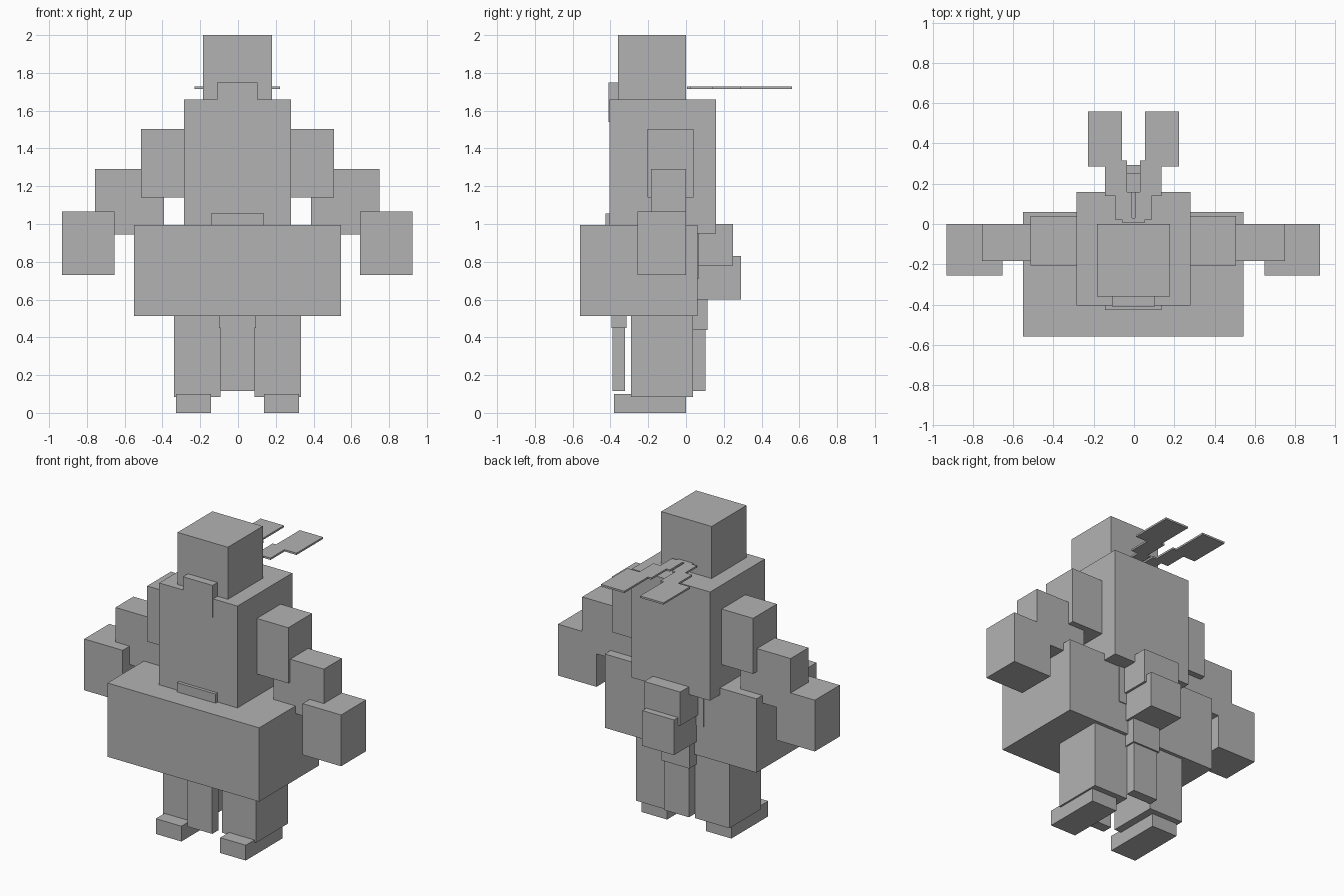
import bpy
import bmesh

if "Cube" in bpy.data.objects:
    bpy.data.objects.remove(bpy.data.objects["Cube"], do_unlink=True)

grey = bpy.data.materials.new("plain grey")
grey.use_nodes = True
colour = (0.45, 0.45, 0.45, 1)
grey.diffuse_color = colour
grey.node_tree.nodes["Principled BSDF"].inputs["Base Color"].default_value = colour

SHIFT = -0.003  # small sideways offset of the whole figure


def finish(name, bm):
    bmesh.ops.recalc_face_normals(bm, faces=bm.faces)
    mesh = bpy.data.meshes.new(name)
    bm.to_mesh(mesh)
    bm.free()
    mesh.materials.append(grey)
    ob = bpy.data.objects.new(name, mesh)
    bpy.context.collection.objects.link(ob)
    return ob


def box(name, x, y, z):
    """Box from (low, high) ranges on each axis."""
    bm = bmesh.new()
    bmesh.ops.create_cube(bm, size=1)
    for v in bm.verts:
        for i, (lo, hi) in enumerate((x, y, z)):
            v.co[i] = hi if v.co[i] > 0 else lo
        v.co.x += SHIFT
    return finish(name, bm)


def centred(name, half, y, z):
    return box(name, (-half, half), y, z)


def pair(name, x, y, z):
    box("left_" + name, x, y, z)
    box("right_" + name, (-x[1], -x[0]), y, z)


# Head and trunk
centred("head", 0.182, (-0.36, 0), (1.64, 2.0))
centred("torso", 0.283, (-0.405, 0.16), (0.95, 1.66))
centred("chin_guard", 0.107, (-0.411, -0.36), (1.54, 1.75))
centred("belt_buckle", 0.14, (-0.426, -0.39), (0.98, 1.055))
centred("waist", 0.548, (-0.56, 0.06), (0.513, 0.995))

# Arms
pair("upper_arm", (0.28, 0.51), (-0.205, 0.04), (1.14, 1.503))
pair("forearm", (0.39, 0.753), (-0.185, 0), (0.945, 1.29))
pair("hand", (0.65, 0.928), (-0.257, 0), (0.73, 1.065))

# Legs and feet
pair("leg", (0.09, 0.337), (-0.29, 0.038), (0.085, 0.53))
pair("foot", (0.14, 0.325), (-0.38, 0), (0, 0.1))

# Hanging cloth, front and back
centred("front_cloth_top", 0.098, (-0.395, -0.315), (0.45, 0.53))
centred("front_cloth", 0.09, (-0.39, -0.323), (0.115, 0.46))
centred("back_cloth_top", 0.1, (0.03, 0.113), (0.44, 0.62))
centred("back_cloth", 0.09, (0.038, 0.102), (0.115, 0.46))

# Pack on the back of the waist
centred("back_plate", 0.17, (0.05, 0.066), (0.71, 0.955))
centred("upper_pack", 0.13, (0.055, 0.25), (0.78, 1.0))
centred("lower_pack", 0.115, (0.055, 0.292), (0.6, 0.83))

# Flat stepped wings behind the head
outline = [(0, 0.005), (0.055, 0.005), (0.055, 0.02), (0.09, 0.02),
           (0.09, 0.14), (0.14, 0.14), (0.14, 0.285), (0.226, 0.285),
           (0.226, 0.56), (0.057, 0.56), (0.057, 0.315), (0.033, 0.315),
           (0.033, 0.16), (0.008, 0.16), (0.008, 0.03), (0, 0.03)]
for side, sign in (("left", 1), ("right", -1)):
    bm = bmesh.new()
    face = bm.faces.new([bm.verts.new((sign * x + SHIFT, y, 1.715)) for x, y in outline])
    up = bmesh.ops.extrude_face_region(bm, geom=[face])["geom"]
    for v in up:
        if isinstance(v, bmesh.types.BMVert):
            v.co.z += 0.012
    finish(side + "_wing", bm)
